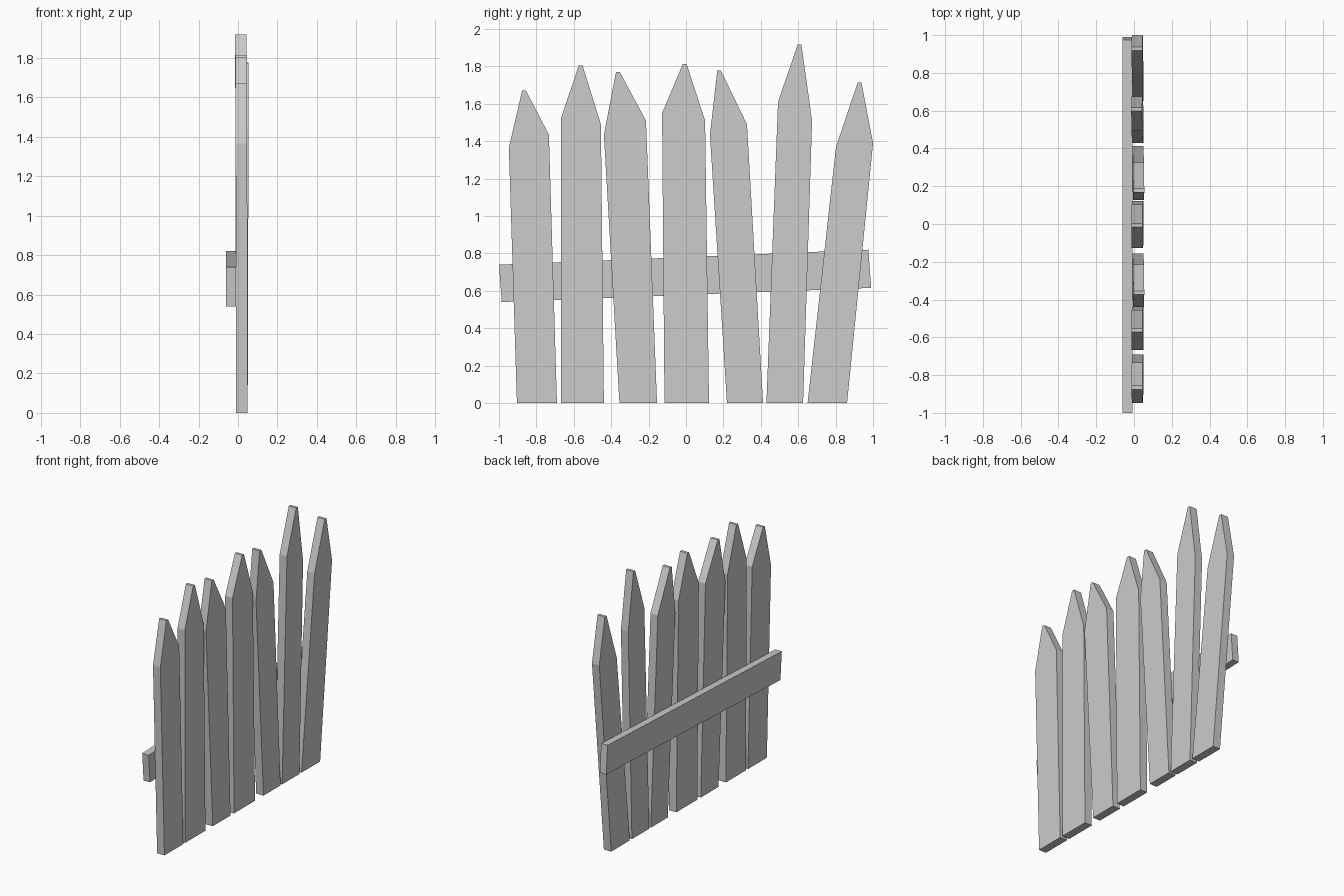
import bpy, bmesh


def board(name, outline, x0, x1, lean=0.0):
    """Extrude a (y, z) outline from x0 to x1; lean shifts x with height."""
    bm = bmesh.new()
    face = bm.faces.new([bm.verts.new((x0 + lean * z, y, z)) for y, z in outline])
    ext = bmesh.ops.extrude_face_region(bm, geom=[face])
    verts = [g for g in ext["geom"] if isinstance(g, bmesh.types.BMVert)]
    bmesh.ops.translate(bm, verts=verts, vec=(x1 - x0, 0, 0))
    bmesh.ops.recalc_face_normals(bm, faces=bm.faces)
    mesh = bpy.data.meshes.new(name)
    bm.to_mesh(mesh)
    bm.free()
    obj = bpy.data.objects.new(name, mesh)
    bpy.context.collection.objects.link(obj)
    return obj


# Pickets: foot left/right y, right shoulder, tip (y, z), left shoulder, lean
pickets = [
    (-0.904, -0.690, (-0.733, 1.435), (-0.866, 1.672), (-0.947, 1.365), -0.002),
    (-0.668, -0.439, (-0.455, 1.490), (-0.563, 1.805), (-0.668, 1.525), -0.002),
    (-0.356, -0.155, (-0.214, 1.510), (-0.364, 1.770), (-0.439, 1.435), 0.003),
    (-0.115, 0.123, (0.102, 1.510), (-0.007, 1.813), (-0.128, 1.550), -0.002),
    (0.219, 0.412, (0.326, 1.490), (0.177, 1.777), (0.128, 1.435), 0.003),
    (0.430, 0.626, (0.674, 1.510), (0.607, 1.917), (0.492, 1.610), -0.003),
    (0.650, 0.861, (1.000, 1.390), (0.928, 1.714), (0.802, 1.370), -0.002),
]
for i, (left, right, r_sh, (ty, tz), l_sh, lean) in enumerate(pickets, 1):
    outline = [(left, 0), (right, 0), r_sh, (ty + 0.01, tz), (ty - 0.01, tz), l_sh]
    board(f"picket_{i}", outline, -0.009, 0.049, lean)

# Cross rail behind the pickets, slightly sloped
board("cross_rail", [(-0.985, 0.54), (0.99, 0.616), (0.975, 0.82), (-1.0, 0.74)],
      -0.06, -0.009)
